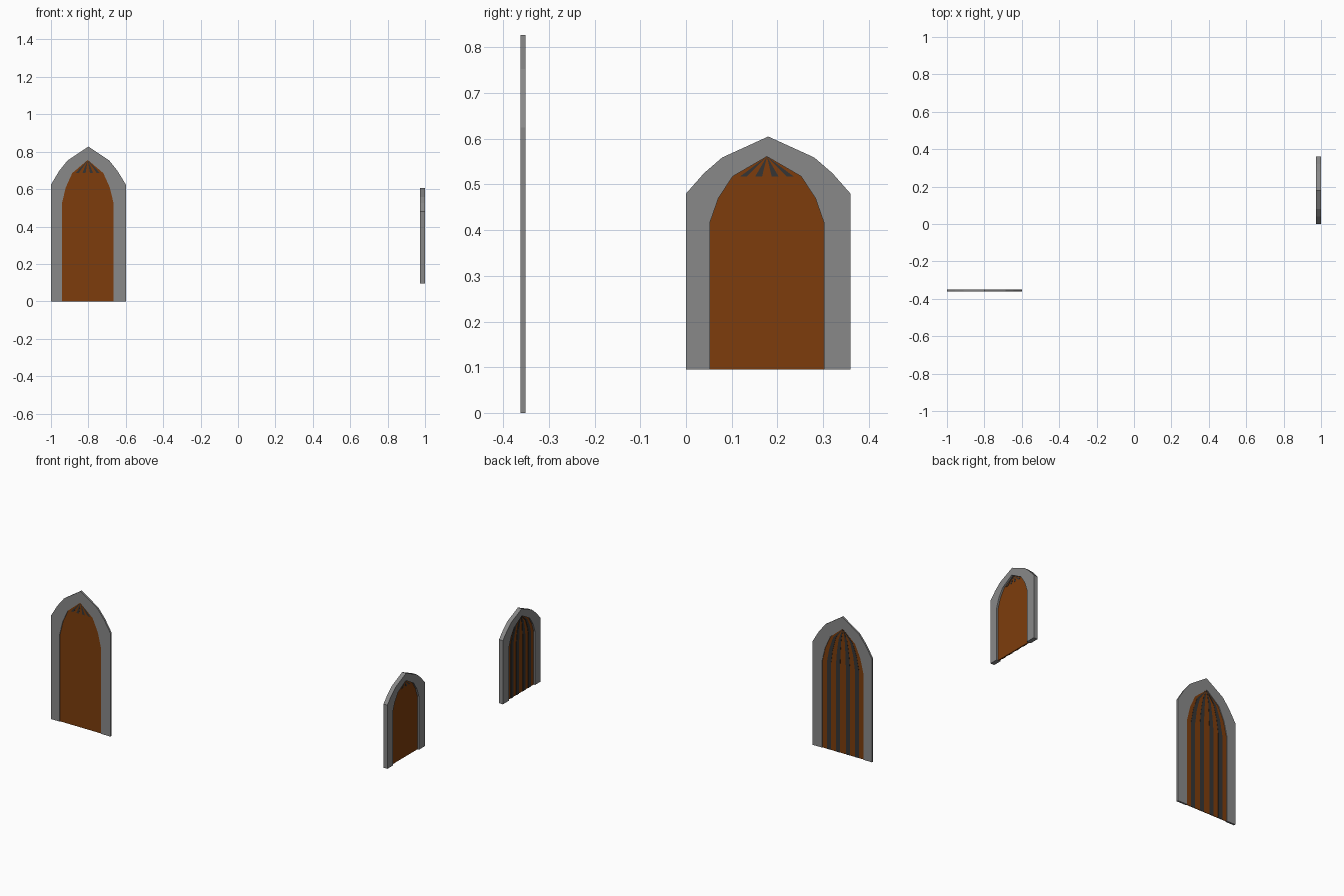
import bpy, bmesh
from math import radians

if "Cube" in bpy.data.objects:
    bpy.data.objects.remove(bpy.data.objects["Cube"])

# Unit door: x = width, y = depth (0 is the front), z = height
OUTER = [(0, 0), (0, .755), (.11, .843), (.22, .91), (.5, 1),
         (.78, .91), (.89, .843), (1, .755), (1, 0)]
HALF = [(.347, 0), (.347, .63), (.295, .735), (.208, .829), (0, .914)]
MID = .492


def side(s):
    """Half arch, squeezed towards the centre line by s (negative = left)."""
    return [(MID + s * x, z) for x, z in HALF]


INNER = side(-1) + side(1)[-2::-1]


def material(name, color):
    m = bpy.data.materials.new(name)
    m.diffuse_color = (*color, 1)
    m.use_nodes = True
    m.node_tree.nodes["Principled BSDF"].inputs["Base Color"].default_value = m.diffuse_color
    return m


GREY = material("stone_grey", (.25, .25, .25))
BROWN = material("wood_brown", (.205, .046, .0038))
DARK = material("dark_iron", (.035, .035, .035))


def prism(name, outlines, y0, y1, mat, place):
    """Extrude outlines in depth and place the result as one object."""
    bm = bmesh.new()
    for pts in outlines:
        f = [bm.verts.new((x, y0, z)) for x, z in pts]
        b = [bm.verts.new((x, y1, z)) for x, z in pts]
        bm.faces.new(f)
        bm.faces.new(b[::-1])
        for i in range(len(pts)):
            j = (i + 1) % len(pts)
            bm.faces.new((f[i], b[i], b[j], f[j]))
    bmesh.ops.recalc_face_normals(bm, faces=bm.faces)
    me = bpy.data.meshes.new(name)
    bm.to_mesh(me)
    bm.free()
    me.materials.append(mat)
    ob = bpy.data.objects.new(name, me)
    bpy.context.collection.objects.link(ob)
    ob.location, ob.scale, turn = place
    ob.rotation_euler.z = radians(turn)


def door(prefix, place):
    # Stone surround: one arch-shaped loop, open at the bottom
    prism(prefix + "_frame", [OUTER + INNER[::-1]], 0, 1, GREY, place)
    # Wooden door leaf
    prism(prefix + "_panel", [INNER], .4, .65, BROWN, place)
    # Dark strips on the back, bending together at the apex
    strips, fan = [], []
    for s in (-.68, -.24, .24, .68):
        a, b = side(s - .1), side(s + .1)
        strips.append(a + b[-2::-1])
        fan.append([a[3], a[4], b[3]])
    prism(prefix + "_back_strips", strips, .6, .75, DARK, place)
    # Strip tips showing through at the top of the front
    prism(prefix + "_front_fan", fan, .35, .5, DARK, place)


door("large_door", ((-1, -.362, 0), (.4, .011, .827), 0))
door("small_door", ((1, 0, .095), (.36, .026, .51), 90))
